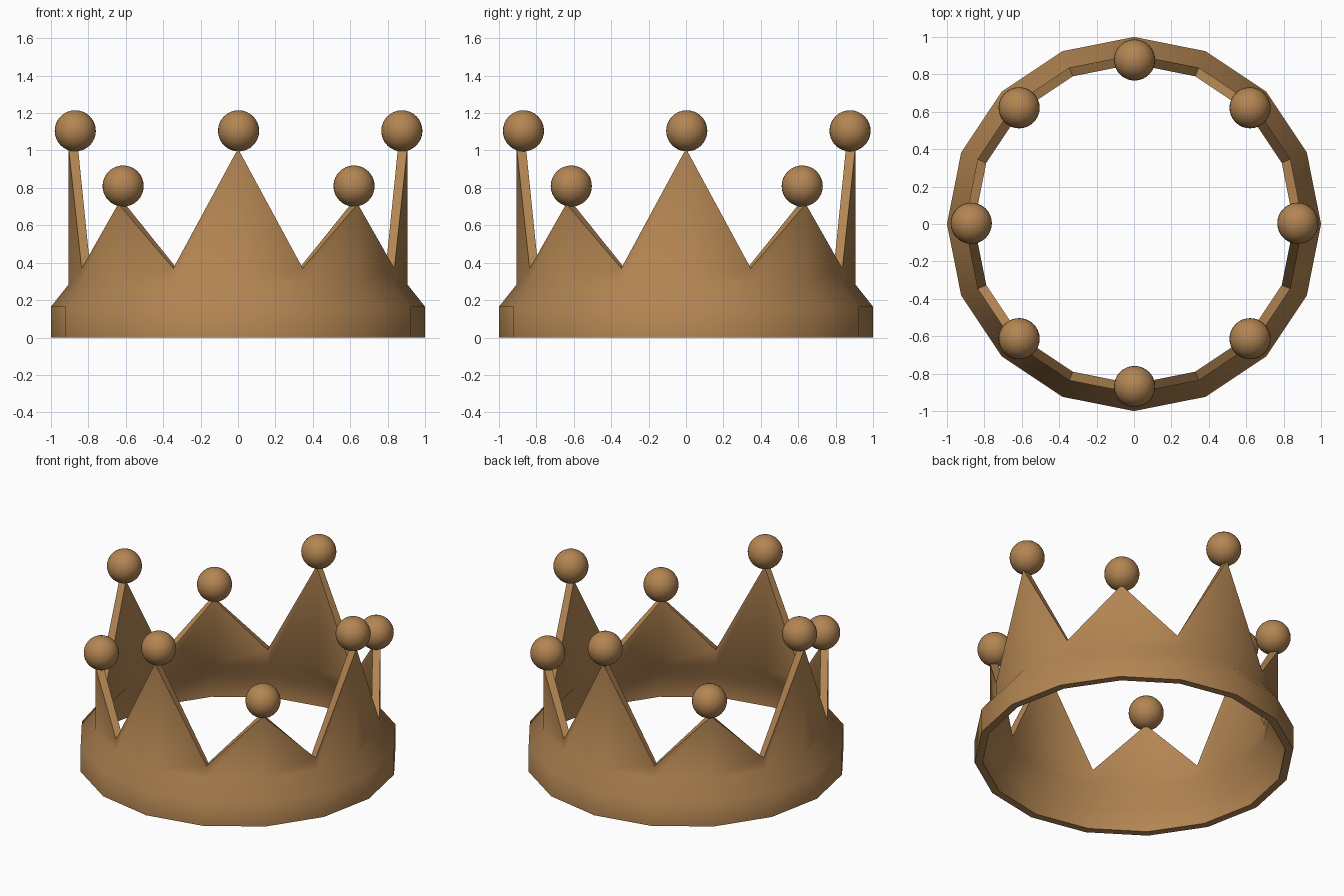
import bpy, bmesh, math

if "Cube" in bpy.data.objects:
    bpy.data.objects.remove(bpy.data.objects["Cube"])

gold = bpy.data.materials.new("warm_gold")
gold.diffuse_color = (0.45, 0.235, 0.085, 1)
gold.use_nodes = True
gold.node_tree.nodes["Principled BSDF"].inputs["Base Color"].default_value = gold.diffuse_color

SIDES = 16
TALL, SHORT, VALLEY = 1.01, 0.715, 0.37


def top_height(i):
    if i % 2:
        return VALLEY
    return SHORT if i % 4 else TALL


def finish(name, bm):
    mesh = bpy.data.meshes.new(name)
    bmesh.ops.recalc_face_normals(bm, faces=bm.faces)
    bm.to_mesh(mesh)
    bm.free()
    obj = bpy.data.objects.new(name, mesh)
    bpy.context.collection.objects.link(obj)
    mesh.materials.append(gold)
    bpy.ops.object.select_all(action='DESELECT')
    obj.select_set(True)
    bpy.context.view_layer.objects.active = obj
    bpy.ops.object.shade_smooth_by_angle(angle=math.radians(50))
    return obj


# Crown band: closed wall profile swept round 16 sides, with zigzag top
bm = bmesh.new()
rings = []
for i in range(SIDES):
    a = i * math.tau / SIDES
    h = top_height(i)
    profile = [(1, 0), (1, 0.165), (0.905, 0.285), (0.905, h),
               (0.855, h), (0.855, 0.265), (0.95, 0.145), (0.95, 0)]
    rings.append([bm.verts.new((r * math.cos(a), r * math.sin(a), z)) for r, z in profile])
for i in range(SIDES):
    p, q = rings[i], rings[(i + 1) % SIDES]
    for k in range(len(p)):
        n = (k + 1) % len(p)
        bm.faces.new((p[k], q[k], q[n], p[n]))
finish("crown_band", bm)

# Balls on the eight points
for i in range(0, SIDES, 2):
    a = i * math.tau / SIDES
    bm = bmesh.new()
    bmesh.ops.create_uvsphere(bm, u_segments=32, v_segments=16, radius=0.11)
    ball = finish("point_ball", bm)
    ball.location = (0.873 * math.cos(a) + 0.003, 0.873 * math.sin(a) + 0.004,
                     top_height(i) + 0.095)
